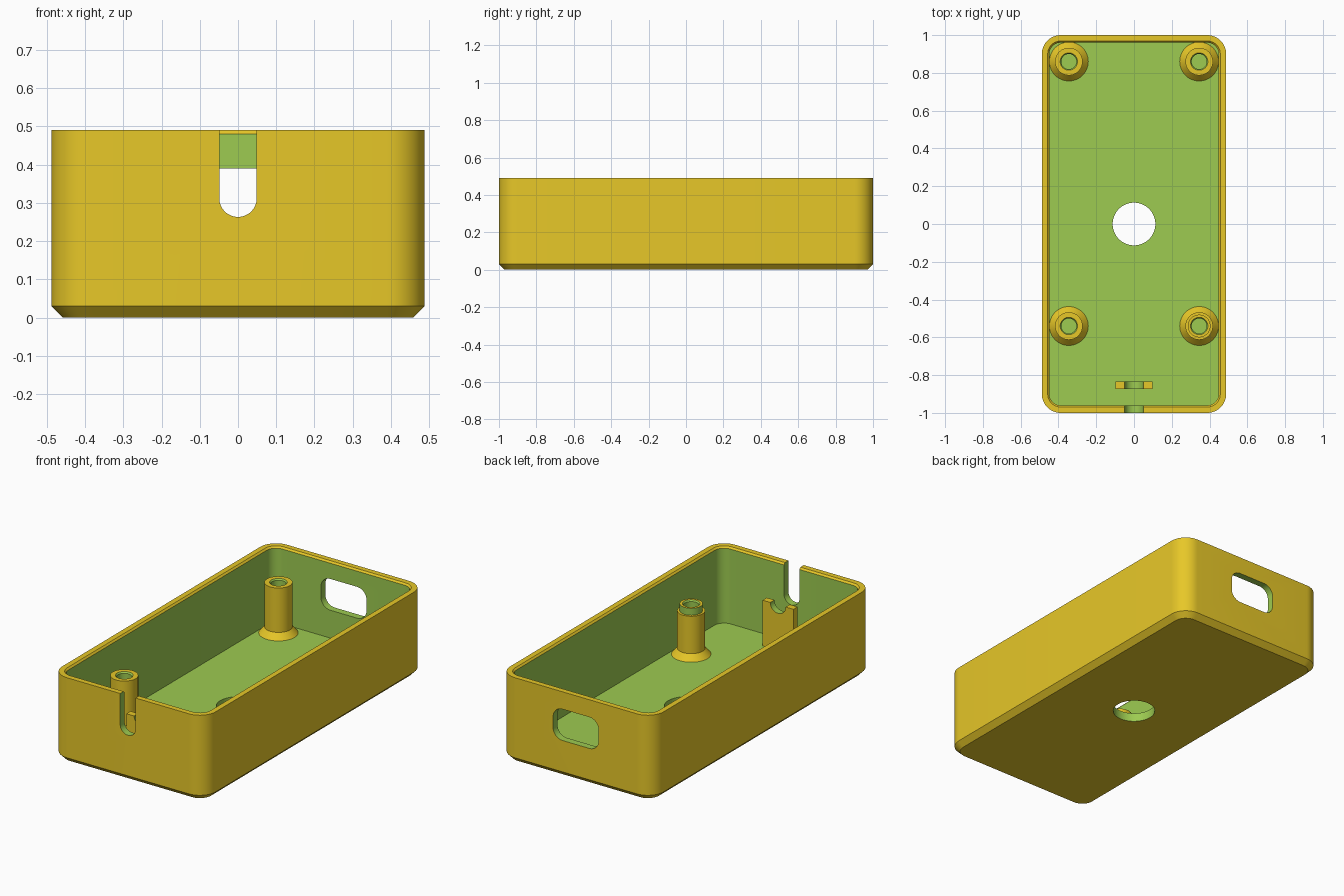
import bpy, bmesh, math

if "Cube" in bpy.data.objects:
    bpy.data.objects.remove(bpy.data.objects["Cube"])

HX, HY, H = 0.488, 1.0, 0.49      # outer half sizes and height
FLOOR, WALL = 0.05, 0.04
SLOT_R, SLOT_Z = 0.049, 0.312     # cable slot radius and arc centre


def material(name, rgb):
    m = bpy.data.materials.new(name)
    m.diffuse_color = (*rgb, 1)
    m.use_nodes = True
    m.node_tree.nodes["Principled BSDF"].inputs["Base Color"].default_value = m.diffuse_color
    return m


MATS = [material("golden yellow", (0.947, 0.680, 0.025)),
        material("leaf green", (0.337, 0.597, 0.082))]
YELLOW, GREEN = 0, 1


def finish(name, bm):
    me = bpy.data.meshes.new(name)
    bm.to_mesh(me)
    bm.free()
    ob = bpy.data.objects.new(name, me)
    bpy.context.collection.objects.link(ob)
    for m in MATS:
        me.materials.append(m)
    return ob


def smooth(ob):
    bpy.ops.object.select_all(action='DESELECT')
    ob.select_set(True)
    bpy.context.view_layer.objects.active = ob
    bpy.ops.object.shade_smooth_by_angle(angle=math.radians(30))


def arc(cx, cy, r, a0, a1, n):
    """Points on an arc, angles in degrees."""
    return [(cx + r * math.cos(math.radians(a0 + (a1 - a0) * i / n)),
             cy + r * math.sin(math.radians(a0 + (a1 - a0) * i / n))) for i in range(n + 1)]


def round_rect(hx, hy, r, n=12, cy=0):
    pts = []
    for k, (sx, sy) in enumerate([(1, 1), (-1, 1), (-1, -1), (1, -1)]):
        pts += arc(sx * (hx - r), cy + sy * (hy - r), r, 90 * k, 90 * k + 90, n)
    return pts


def circle(cx, cy, r, n=48):
    return arc(cx, cy, r, 0, 360, n)[:-1]


def loft(name, rings, mats, cap_start=None, cap_end=None):
    """Skin a stack of (outline, z) rings; mats gives the colour of each band."""
    bm = bmesh.new()
    vs = [[bm.verts.new((x, y, z)) for x, y in pts] for pts, z in rings]
    for a, b, m in zip(vs, vs[1:], mats):
        for i in range(len(a)):
            j = (i + 1) % len(a)
            bm.faces.new((a[i], a[j], b[j], b[i])).material_index = m
    if cap_start is not None:
        bm.faces.new(vs[0][::-1]).material_index = cap_start
    if cap_end is not None:
        bm.faces.new(vs[-1]).material_index = cap_end
    return finish(name, bm)


def prism(name, pts, y0, y1, mat):
    """Extrude an x-z outline along y."""
    bm = bmesh.new()
    a = [bm.verts.new((x, y0, z)) for x, z in pts]
    b = [bm.verts.new((x, y1, z)) for x, z in pts]
    bm.faces.new(a)
    bm.faces.new(b[::-1])
    for i in range(len(a)):
        j = (i + 1) % len(a)
        bm.faces.new((a[i], b[i], b[j], a[j]))
    bmesh.ops.recalc_face_normals(bm, faces=bm.faces)
    for f in bm.faces:
        f.material_index = mat
    return finish(name, bm)


# Open case: chamfered base, rounded corners, bevelled inner rim
def outline(inset):
    return round_rect(HX - inset, HY - inset, 0.1 - inset)


case = loft("case", [(outline(0.03), 0), (outline(0), 0.03), (outline(0), H),
                     (outline(WALL - 0.009), H), (outline(WALL), H - 0.01),
                     (outline(WALL), FLOOR)],
            [YELLOW, YELLOW, YELLOW, YELLOW, GREEN], YELLOW, GREEN)

# Openings: floor hole, front cable slot, rear port
cutters = [
    loft("floor_hole_cutter", [(circle(0, 0, 0.113, 64), -0.1), (circle(0, 0, 0.113, 64), 0.15)],
         [GREEN], GREEN, GREEN),
    prism("cable_slot_cutter", [(SLOT_R, 0.6), (-SLOT_R, 0.6)]
          + arc(0, SLOT_Z, SLOT_R, 180, 360, 24), -1.1, -0.92, GREEN),
    prism("rear_port_cutter", round_rect(0.145, 0.09, 0.06, 12, 0.3), 0.9, 1.1, GREEN),
]
for c in cutters:
    mod = case.modifiers.new(c.name, 'BOOLEAN')
    mod.operation, mod.solver, mod.object = 'DIFFERENCE', 'EXACT', c
    c.hide_render = True
    bpy.context.view_layer.objects.active = case
    bpy.ops.object.modifier_apply(modifier=mod.name)
for c in cutters:
    bpy.data.objects.remove(c)
smooth(case)

# Screw posts with flared feet; one has a narrowed locating neck
TOP = 0.34
for label, x, y, neck in [("rear_left", -0.345, 0.86, False), ("rear_right", 0.345, 0.86, False),
                          ("front_left", -0.345, -0.54, False), ("front_right", 0.345, -0.54, True)]:
    profile = [(0.103, FLOOR - 0.005, YELLOW), (0.103, FLOOR, YELLOW), (0.073, FLOOR + 0.035, YELLOW)]
    if neck:
        profile += [(0.073, TOP - 0.04, YELLOW), (0.06, TOP - 0.04, GREEN), (0.06, TOP, YELLOW)]
    else:
        profile += [(0.073, TOP, YELLOW)]
    profile += [(0.046, TOP, GREEN), (0.04, TOP - 0.008, GREEN), (0.04, FLOOR - 0.005, GREEN)]
    post = loft(label + "_post", [(circle(x, y, r), z) for r, z, _ in profile],
                [m for _, _, m in profile[:-1]])
    smooth(post)

# Cable rest behind the slot, with a half-round notch
rest = prism("cable_rest", [(-0.098, FLOOR - 0.005), (0.098, FLOOR - 0.005), (0.098, SLOT_Z)]
             + arc(0, SLOT_Z, SLOT_R, 360, 180, 24) + [(-0.098, SLOT_Z)], -0.873, -0.835, YELLOW)
for p in rest.data.polygons:
    if abs(p.normal.y) < 0.5 and abs(p.center.x) < SLOT_R and p.center.z > 0.2:
        p.material_index = GREEN
smooth(rest)
